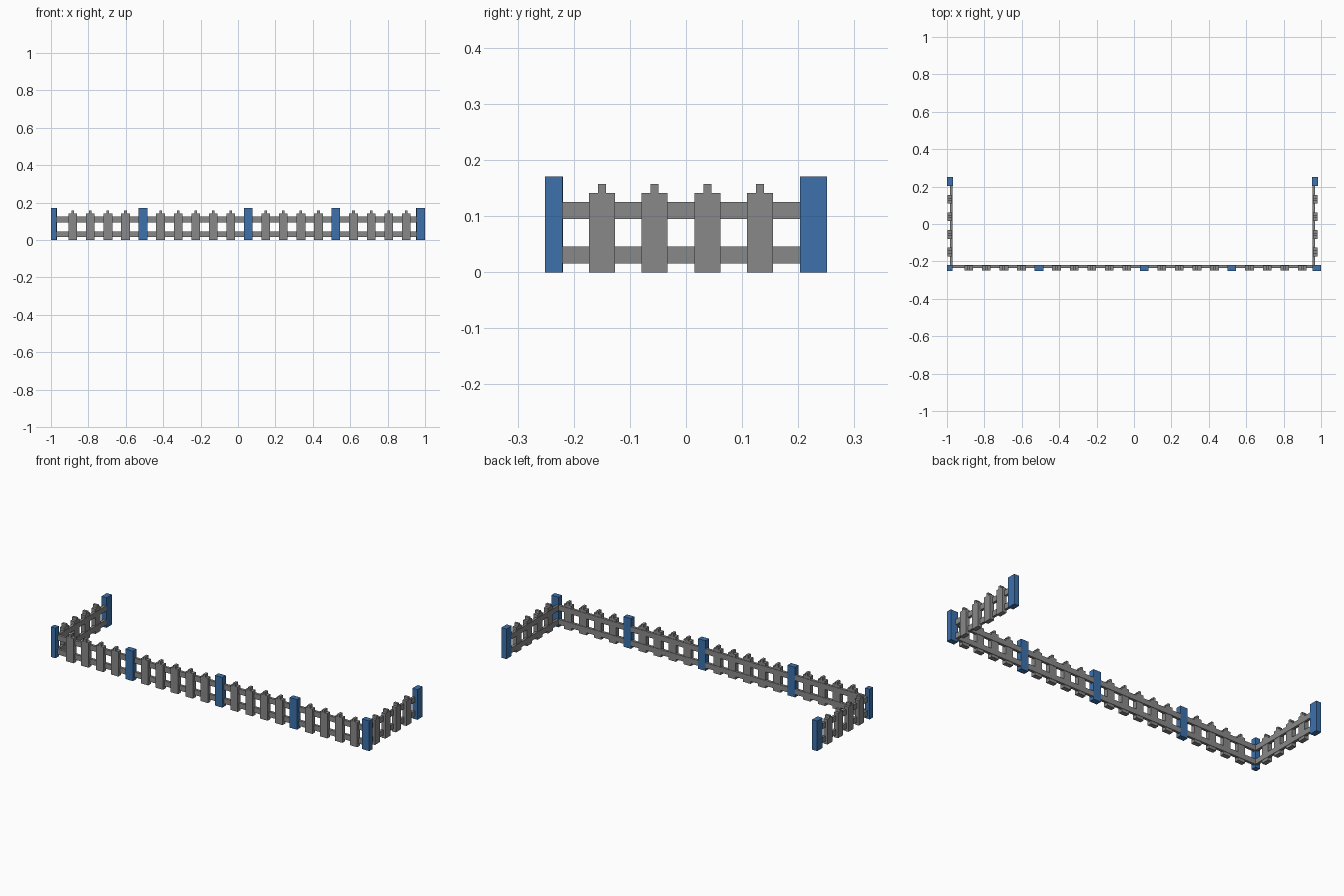
import bpy, bmesh
from mathutils import Vector

cube = bpy.data.objects.get("Cube")
if cube:
    bpy.data.objects.remove(cube, do_unlink=True)


def material(name, rgb):
    m = bpy.data.materials.new(name)
    m.use_nodes = True
    m.diffuse_color = (*rgb, 1)
    m.node_tree.nodes["Principled BSDF"].inputs["Base Color"].default_value = (*rgb, 1)
    return m


grey = material("grey wood", (0.25, 0.25, 0.25))
blue = material("blue paint", (0.045, 0.165, 0.41))


def finish(bm, name, mat):
    bmesh.ops.recalc_face_normals(bm, faces=bm.faces)
    mesh = bpy.data.meshes.new(name)
    bm.to_mesh(mesh)
    bm.free()
    mesh.materials.append(mat)
    bpy.context.collection.objects.link(bpy.data.objects.new(name, mesh))


def box(name, x, y, z, mat):
    bm = bmesh.new()
    bmesh.ops.create_cube(bm, size=1)
    for v in bm.verts:
        v.co = [lo + (c + 0.5) * (hi - lo) for c, (lo, hi) in zip(v.co, (x, y, z))]
    finish(bm, name, mat)


# Half outline of a picket: broad board with a narrow nub on top
HALF = [(0.0232, 0), (0.0232, 0.141), (0.007, 0.141), (0.007, 0.157)]
OUTLINE = HALF + [(-u, z) for u, z in reversed(HALF)]


def picket(name, centre, inner, outer, along_y):
    bm = bmesh.new()
    place = (lambda u, d, z: (d, centre + u, z)) if along_y else (lambda u, d, z: (centre + u, d, z))
    face = bm.faces.new([bm.verts.new(place(u, inner, z)) for u, z in OUTLINE])
    new = bmesh.ops.extrude_face_region(bm, geom=[face])["geom"]
    shift = Vector(place(0, outer, 0)) - Vector(place(0, inner, 0))
    bmesh.ops.translate(bm, vec=shift, verts=[g for g in new if isinstance(g, bmesh.types.BMVert)])
    finish(bm, name, grey)


H = (0, 0.171)
RAILS = {"lower": (0.016, 0.046), "upper": (0.095, 0.125)}
FRONT = (-0.251, -0.2195)
STEP = 0.0938

# Posts: corners, ends and three along the front
box("corner_post_right", (-1, -0.971), (FRONT[0], -0.2205), H, blue)
box("corner_post_left", (0.9545, 1.0), (FRONT[0], -0.2205), H, blue)
box("end_post_right", (-1, -0.9685), (0.2035, 0.251), H, blue)
box("end_post_left", (0.953, 0.9845), (0.2035, 0.251), H, blue)
for i, x in enumerate((-0.508, 0.054, 0.523)):
    box(f"front_post_{i + 1}", (x - 0.0232, x + 0.0232), FRONT, H, blue)

# Rails on the inner side of the pickets
for level, z in RAILS.items():
    box(f"{level}_front_rail", (-0.985, 0.968), (-0.2345, -0.220), z, grey)
    box(f"{level}_right_rail", (-0.985, -0.970), (-0.2345, 0.21), z, grey)
    box(f"{level}_left_rail", (0.9535, 0.968), (-0.2345, 0.21), z, grey)

# Pickets along the front, skipping the posts
for i in range(20):
    if i not in (4, 10, 15):
        picket(f"front_picket_{i + 1}", -0.883 + i * STEP, -0.2225, -0.248, False)

# Pickets on both short sides
for i in range(4):
    y = -0.150 + i * 0.094
    picket(f"right_picket_{i + 1}", y, -0.972, -0.9975, True)
    picket(f"left_picket_{i + 1}", y, 0.956, 0.9815, True)
